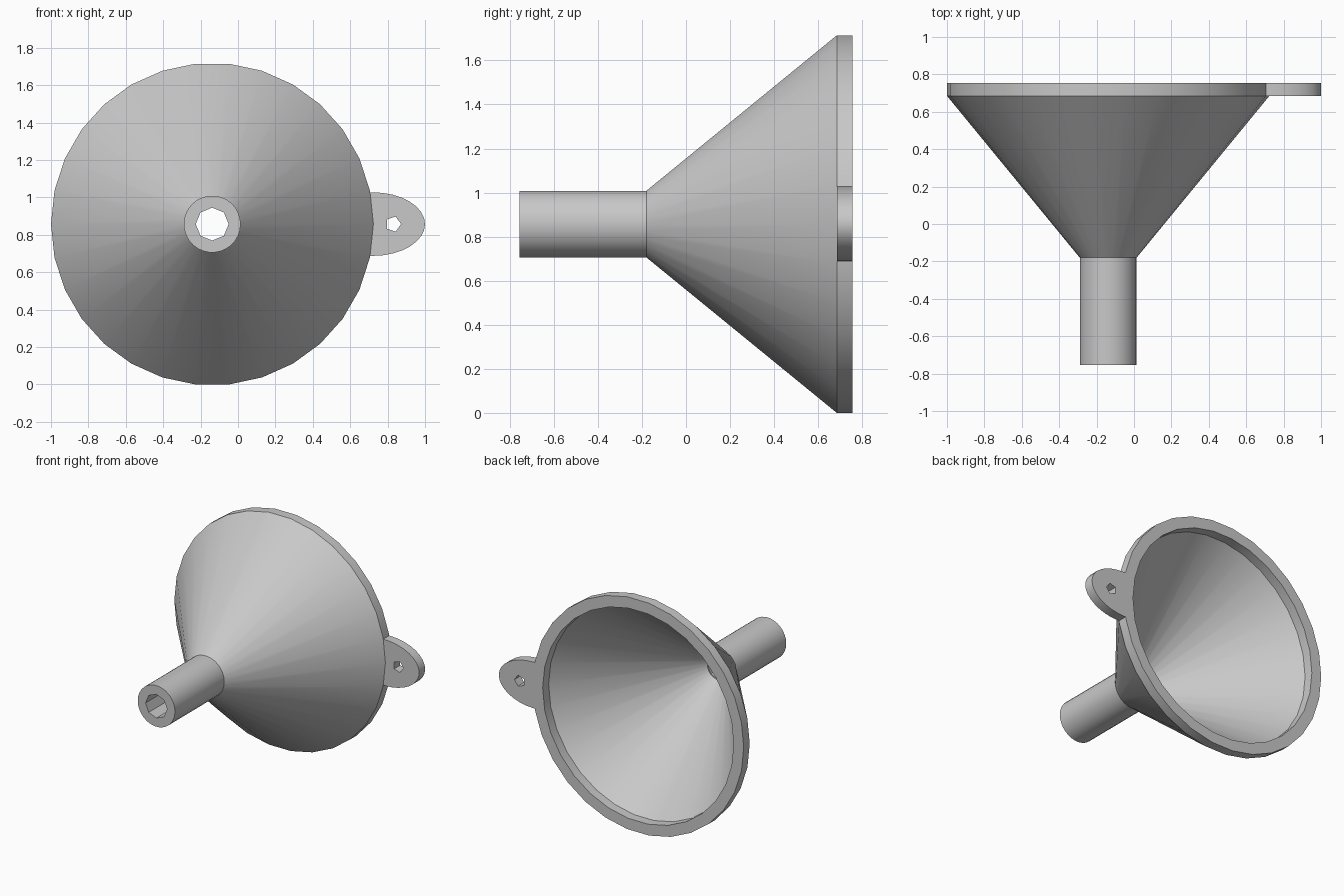
import bpy
import bmesh
from math import sin, cos, pi, radians

cube = bpy.data.objects.get("Cube")
if cube:
    bpy.data.objects.remove(cube, do_unlink=True)

# One plain grey plastic
grey = bpy.data.materials.new("grey plastic")
grey.use_nodes = True
colour = (0.58, 0.58, 0.58, 1)
grey.diffuse_color = colour
grey.node_tree.nodes["Principled BSDF"].inputs["Base Color"].default_value = colour

CX, CZ = -0.138, 0.857          # funnel axis, running along y
RIM, SIDES = 0.862, 30
FRONT, NECK, LIP, BACK = -0.755, -0.18, 0.685, 0.755


def ring(bm, radius, y, sides=SIDES, cx=CX):
    """Vertices of a regular polygon around an axis parallel to y."""
    return [bm.verts.new((cx + radius * cos(2 * pi * i / sides), y,
                          CZ + radius * sin(2 * pi * i / sides)))
            for i in range(sides)]


def stitch(bm, a, b):
    """Join two rings: quads if they match, otherwise triangles in angular order."""
    m, n = len(a), len(b)
    if m == n:
        for i in range(m):
            bm.faces.new((a[i - 1], a[i], b[i], b[i - 1]))
        return
    i = j = 0
    while i < m or j < n:
        if j == n or (i < m and (i + 0.5) / m <= (j + 0.5) / n):
            bm.faces.new((a[i], a[(i + 1) % m], b[j % n]))
            i += 1
        else:
            bm.faces.new((a[i % m], b[(j + 1) % n], b[j]))
            j += 1


def loop(bm, verts):
    return [bm.edges.new((verts[i - 1], verts[i])) for i in range(len(verts))]


def finish(bm, name):
    bmesh.ops.recalc_face_normals(bm, faces=bm.faces)
    mesh = bpy.data.meshes.new(name)
    bm.to_mesh(mesh)
    bm.free()
    mesh.materials.append(grey)
    obj = bpy.data.objects.new(name, mesh)
    bpy.context.collection.objects.link(obj)
    bpy.ops.object.select_all(action="DESELECT")
    obj.select_set(True)
    bpy.context.view_layer.objects.active = obj
    bpy.ops.object.shade_smooth_by_angle(angle=radians(30))


# Funnel: closed shell of rings from the spout tip, over the rim, back down the bore
bm = bmesh.new()
profile = [
    (0.152, FRONT, SIDES), (0.152, NECK, SIDES),      # spout
    (RIM, LIP, SIDES), (RIM, BACK, SIDES),            # cone and rim
    (0.78, BACK, SIDES), (0.78, LIP, SIDES),          # inner lip
    (0.09, NECK, SIDES),                              # inner cone
    (0.088, NECK, 8), (0.088, FRONT, 8),              # eight-sided bore
]
rings = [ring(bm, *p) for p in profile]
for k in range(len(rings)):
    stitch(bm, rings[k - 1], rings[k])
finish(bm, "funnel_body")

# Hanging tab: half ellipse butted against the rim facets, with a five-sided hole
bm = bmesh.new()
TAB_X, HALF_X, HALF_Z = 0.72, 0.28, 0.17
corner_x = CX + RIM * cos(2 * pi / SIDES)
outline = [(TAB_X + HALF_X * cos(a), HALF_Z * sin(a))
           for a in (pi * (i / 16 - 0.5) for i in range(17))]
outline += [(corner_x, HALF_Z), (CX + RIM, 0), (corner_x, -HALF_Z)]
edges = loop(bm, [bm.verts.new((x, LIP, CZ + z)) for x, z in outline])
edges += loop(bm, ring(bm, 0.042, LIP, 5, 0.83))
bmesh.ops.triangle_fill(bm, edges=edges, use_beauty=True, normal=(0, -1, 0))
solid = bmesh.ops.extrude_face_region(bm, geom=bm.faces[:], use_keep_orig=True)
bmesh.ops.translate(bm, vec=(0, BACK - LIP, 0),
                    verts=[v for v in solid["geom"] if isinstance(v, bmesh.types.BMVert)])
finish(bm, "hanging_tab")
